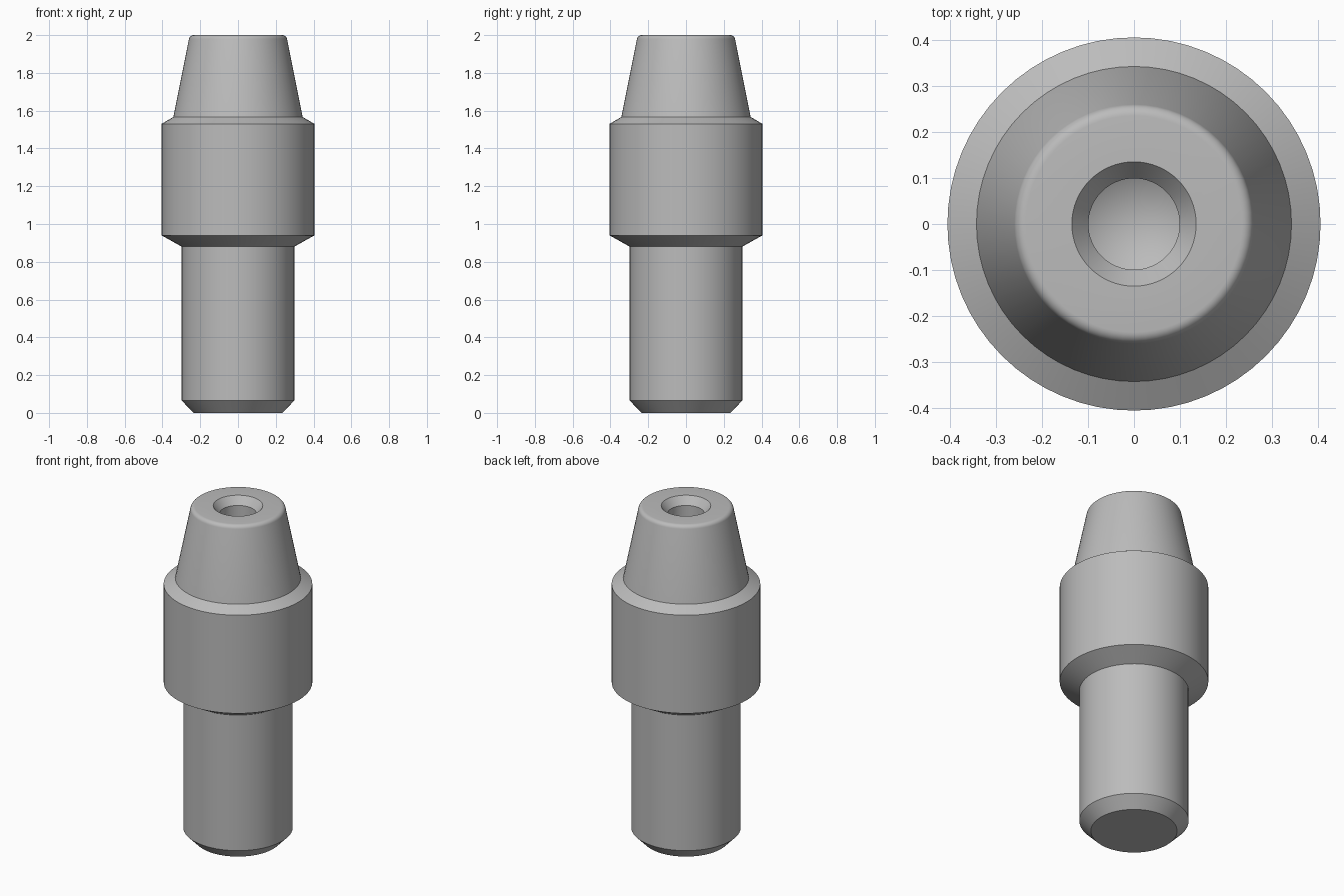
import bpy
import bmesh
import math

cube = bpy.data.objects.get("Cube")
if cube:
    bpy.data.objects.remove(cube, do_unlink=True)

steel = bpy.data.materials.new("grey_steel")
steel.use_nodes = True
colour = (0.5, 0.5, 0.5, 1)
steel.diffuse_color = colour
steel.node_tree.nodes["Principled BSDF"].inputs["Base Color"].default_value = colour


def lathe(name, profile, steps=64):
    """Spin a (radius, height) profile around the z axis."""
    bm = bmesh.new()
    verts = [bm.verts.new((r, 0, z)) for r, z in profile]
    edges = [bm.edges.new(pair) for pair in zip(verts, verts[1:])]
    bmesh.ops.spin(bm, geom=verts + edges, cent=(0, 0, 0), axis=(0, 0, 1),
                   angle=math.tau, steps=steps)
    bmesh.ops.remove_doubles(bm, verts=bm.verts, dist=0.0001)
    bmesh.ops.recalc_face_normals(bm, faces=bm.faces)
    mesh = bpy.data.meshes.new(name)
    bm.to_mesh(mesh)
    bm.free()
    mesh.materials.append(steel)
    obj = bpy.data.objects.new(name, mesh)
    bpy.context.collection.objects.link(obj)
    bpy.ops.object.select_all(action="DESELECT")
    obj.select_set(True)
    bpy.context.view_layer.objects.active = obj
    bpy.ops.object.shade_smooth_by_angle(angle=math.radians(25))
    return obj


# Chamfered shank and wider collar
shank = [(0, 0), (0.235, 0), (0.298, 0.065), (0.298, 0.88)]
collar = [(0.405, 0.94), (0.405, 1.53), (0.342, 1.567)]

# Rounded top corner of the tapered nose
radius = 0.025
corner = []
for i in range(7):
    a = math.radians(11 + 79 * i / 6)
    corner.append((0.235 + radius * math.cos(a), 2 - radius + radius * math.sin(a)))

# Countersunk blind hole with a drilled cone at the bottom
hole = [(0.135, 2), (0.099, 1.955), (0.099, 1.78), (0, 1.725)]

lathe("locating_pin", shank + collar + corner + hole)
